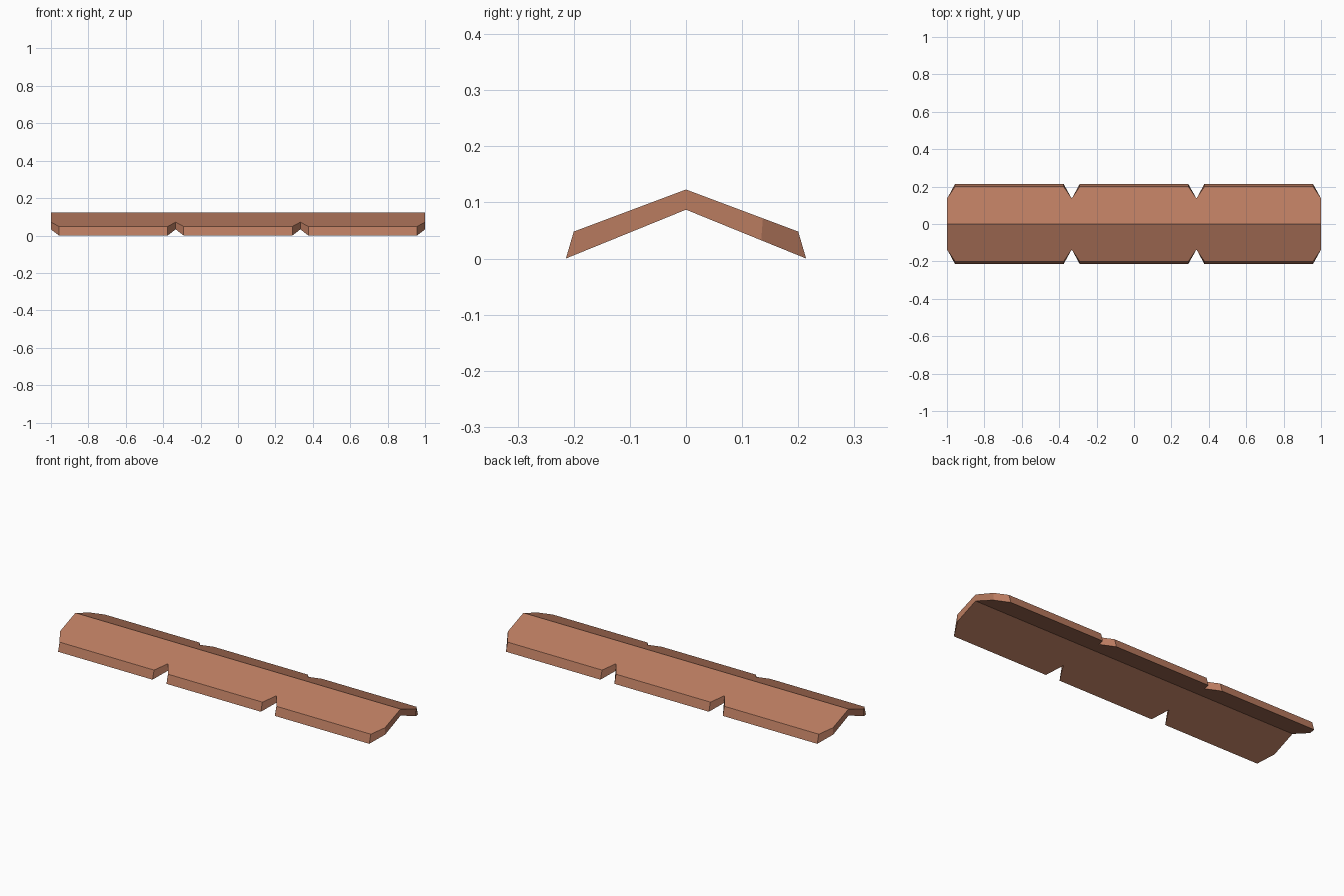
import bpy
import bmesh
from mathutils import Vector

cube = bpy.data.objects.get("Cube")
if cube:
    bpy.data.objects.remove(cube, do_unlink=True)

# Terracotta colour
clay = bpy.data.materials.new("terracotta")
clay.use_nodes = True
color = (0.49, 0.2, 0.117, 1)
clay.diffuse_color = color
clay.node_tree.nodes["Principled BSDF"].inputs["Base Color"].default_value = color

TILES = 3
WIDTH = 2 / TILES
CHAMFER = 0.043

# Plan of one slope: (x, kind of point) along the notched eave, ridge to ridge
plan = [(-1, "ridge"), (-1, "shoulder")]
for i in range(TILES):
    left = -1 + i * WIDTH
    right = left + WIDTH
    plan += [(left + CHAMFER, "eave"), (right - CHAMFER, "eave"), (right, "shoulder")]
plan.append((1, "ridge"))


def slope_outline(bm, ridge_z, eave_y, eave_z, shoulder_y):
    """Lay the plan onto a sloping plane on the front side."""
    ridge = Vector((0, 0, ridge_z))
    eave = Vector((0, -eave_y, eave_z))
    rows = {"ridge": ridge, "eave": eave,
            "shoulder": ridge.lerp(eave, shoulder_y / eave_y)}
    return [bm.verts.new(rows[kind] + Vector((x, 0, 0))) for x, kind in plan]


# Front half of the ridge cap: outer slope, underside and the edge between
bm = bmesh.new()
outer = slope_outline(bm, 0.123, 0.2, 0.048, 0.137)
inner = slope_outline(bm, 0.087, 0.214, 0.0, 0.134)
bm.faces.new(outer)
bm.faces.new(inner[::-1])
for i in range(len(plan) - 1):
    bm.faces.new((outer[i + 1], outer[i], inner[i], inner[i + 1]))
bmesh.ops.recalc_face_normals(bm, faces=bm.faces)

mesh = bpy.data.meshes.new("ridge_cap")
bm.to_mesh(mesh)
bm.free()
mesh.materials.append(clay)
cap = bpy.data.objects.new("ridge_cap", mesh)
bpy.context.collection.objects.link(cap)

# Back half
mirror = cap.modifiers.new("back_half", "MIRROR")
mirror.use_axis = (False, True, False)
mirror.use_clip = True
